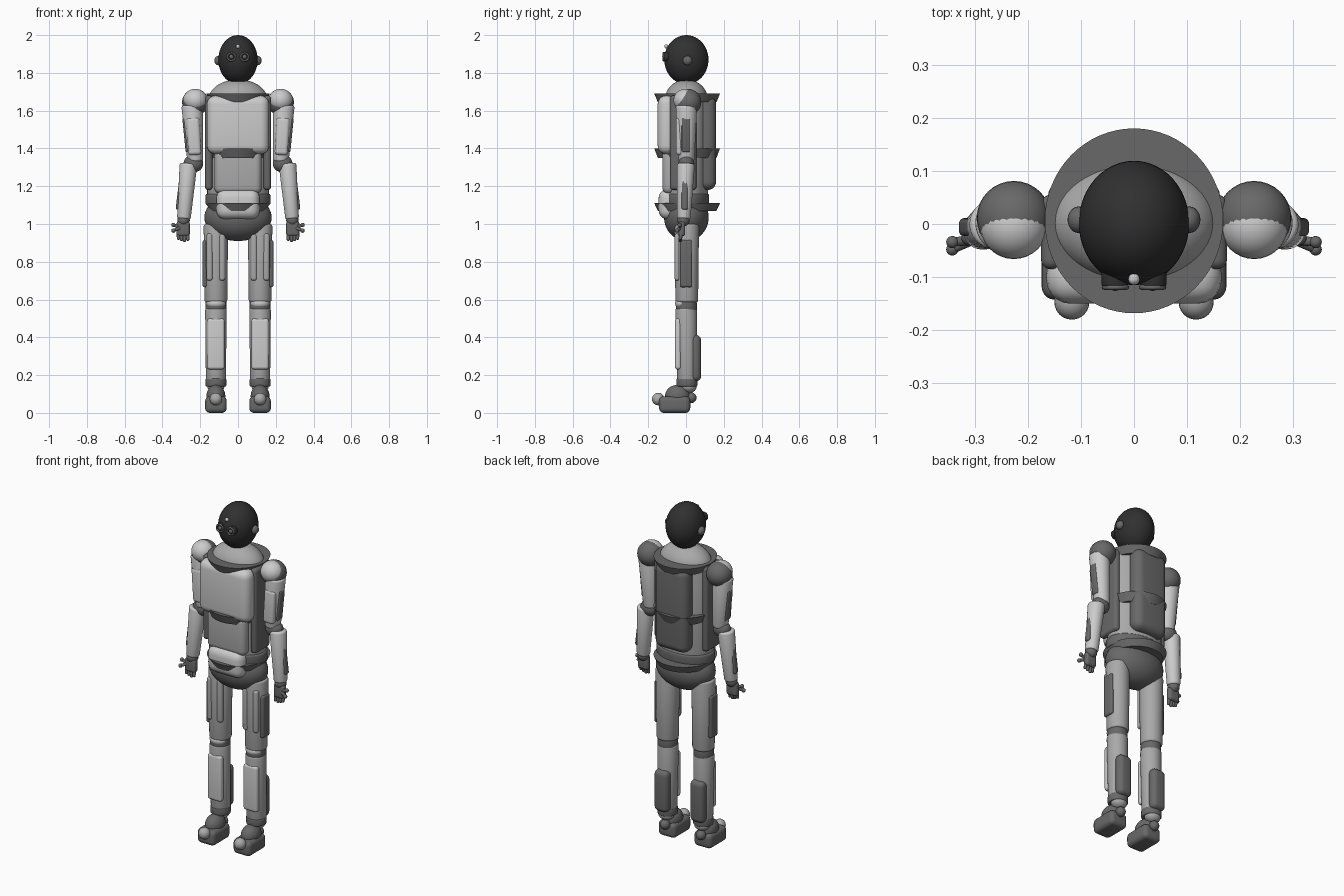
import bpy, bmesh, math
from mathutils import Matrix, Vector

if "Cube" in bpy.data.objects:
    bpy.data.objects.remove(bpy.data.objects["Cube"])


def material(name, v):
    m = bpy.data.materials.new(name)
    m.diffuse_color = (v, v, v, 1)
    m.use_nodes = True
    m.node_tree.nodes["Principled BSDF"].inputs["Base Color"].default_value = m.diffuse_color
    return m


BLACK = material("black_shell", 0.03)
DARK = material("dark_grey", 0.14)
MID = material("mid_grey", 0.4)
LIGHT = material("light_grey", 0.55)


def finish(name, bm, mat):
    me = bpy.data.meshes.new(name)
    bm.to_mesh(me)
    bm.free()
    ob = bpy.data.objects.new(name, me)
    bpy.context.collection.objects.link(ob)
    me.materials.append(mat)
    bpy.ops.object.select_all(action='DESELECT')
    ob.select_set(True)
    bpy.context.view_layer.objects.active = ob
    bpy.ops.object.shade_smooth_by_angle(angle=math.radians(40))
    return ob


def ball(name, loc, radii, mat, seg=32):
    bm = bmesh.new()
    bmesh.ops.create_uvsphere(bm, u_segments=seg, v_segments=seg // 2, radius=1)
    r = radii if isinstance(radii, tuple) else (radii,) * 3
    bm.transform(Matrix.Translation(loc) @ Matrix.Diagonal((*r, 1)))
    return finish(name, bm, mat)


def rod(name, p, q, r1, r2, mat, bevel=0.012, squash=1.0, seg=32):
    """Tapered cylinder from p to q with rounded rims."""
    p, q = Vector(p), Vector(q)
    bm = bmesh.new()
    bmesh.ops.create_cone(bm, cap_ends=True, segments=seg, radius1=r1, radius2=r2,
                          depth=(q - p).length)
    if bevel:
        rims = [e for e in bm.edges if any(len(f.verts) > 4 for f in e.link_faces)]
        bmesh.ops.bevel(bm, geom=rims, offset=bevel, segments=3, profile=0.5, affect='EDGES')
    bm.transform(Matrix.Diagonal((1, squash, 1, 1)))
    turn = Vector((0, 0, 1)).rotation_difference(q - p).to_matrix().to_4x4()
    bm.transform(Matrix.Translation((p + q) / 2) @ turn)
    return finish(name, bm, mat)


def block(name, loc, size, bevel, mat, tilt=0.0):
    """Rounded box; tilt turns it about the y axis."""
    bm = bmesh.new()
    bmesh.ops.create_cube(bm, size=1)
    bm.transform(Matrix.Diagonal((*size, 1)))
    bmesh.ops.bevel(bm, geom=bm.edges[:], offset=min(bevel, min(size) * 0.49), segments=5,
                    profile=0.5, affect='EDGES')
    bm.transform(Matrix.Translation(loc) @ Matrix.Rotation(tilt, 4, 'Y'))
    return finish(name, bm, mat)


def ring(name, loc, r, tube, mat):
    bpy.ops.mesh.primitive_torus_add(location=loc, rotation=(math.pi / 2, 0, 0), major_radius=r,
                                     minor_radius=tube, major_segments=24, minor_segments=8)
    ob = bpy.context.object
    ob.name = name
    ob.data.materials.append(mat)
    bpy.ops.object.shade_smooth()


# Head
ball("head", (0, 0.002, 1.87), (0.104, 0.117, 0.13), BLACK, 48)
ball("brow_sensor", (0, -0.104, 1.94), 0.011, LIGHT, 16)
for s in (-1, 1):
    ball("ear", (s * 0.104, 0.008, 1.865), (0.021, 0.025, 0.025), DARK, 24)
    rod("eye_housing", (s * 0.036, -0.08, 1.885), (s * 0.036, -0.118, 1.885), 0.025, 0.025, BLACK, 0.004)
    ring("eye_rim", (s * 0.035, -0.119, 1.885), 0.021, 0.005, DARK)
    ball("eye_lens", (s * 0.035, -0.116, 1.885), (0.012, 0.01, 0.012), DARK, 16)

# Torso core, shoulders dome and flared rings
ball("neck_dome", (0, 0.002, 1.66), (0.155, 0.113, 0.105), MID, 48)
rod("torso_core", (0, 0.002, 1.12), (0, 0.002, 1.67), 0.163, 0.163, MID, 0.02, 0.7, 48)
for name, z0, z1 in (("collar_ring", 1.645, 1.69), ("waist_ring", 1.35, 1.4), ("hip_ring", 1.07, 1.11)):
    rod(name, (0, 0.006, z0), (0, 0.006, z1), 0.15, 0.168, DARK, 0, 1.035, 64)

# Torso panels
block("chest_panel", (0, -0.1, 1.525), (0.33, 0.1, 0.31), 0.045, LIGHT)
block("belly_panel", (0, -0.09, 1.275), (0.25, 0.07, 0.23), 0.033, MID)
block("back_pack", (0, 0.11, 1.43), (0.215, 0.1, 0.5), 0.045, DARK)
block("abdomen_plate", (0, -0.095, 1.105), (0.23, 0.1, 0.16), 0.048, LIGHT)
rod("waist_band", (0, 0.002, 1.1), (0, 0.002, 1.16), 0.172, 0.172, DARK, 0.01, 0.7, 48)
ball("pelvis", (0, 0.002, 1.035), (0.178, 0.118, 0.125), DARK, 48)

for s in (-1, 1):
    block("side_panel", (s * 0.155, -0.015, 1.43), (0.04, 0.14, 0.5), 0.018, DARK)

    # Arm
    ball("shoulder_joint", (s * 0.226, 0.011, 1.645), 0.07, DARK)
    ball("shoulder_cap", (s * 0.226, -0.002, 1.655), (0.064, 0.064, 0.061), LIGHT)
    rod("upper_arm", (s * 0.243, 0.002, 1.63), (s * 0.226, 0.002, 1.33), 0.057, 0.042, LIGHT)
    block("upper_arm_plate", (s * 0.234, -0.034, 1.465), (0.07, 0.04, 0.2), 0.018, LIGHT, s * 0.06)
    block("upper_arm_side_panel", (s * 0.276, 0.0, 1.47), (0.02, 0.045, 0.18), 0.009, DARK, s * 0.1)
    ball("elbow", (s * 0.236, 0.002, 1.32), (0.052, 0.042, 0.047), DARK)
    rod("forearm", (s * 0.262, 0, 1.32), (s * 0.287, -0.012, 1.025), 0.047, 0.036, LIGHT)
    block("forearm_panel", (s * 0.31, -0.006, 1.155), (0.022, 0.034, 0.16), 0.01, DARK, -s * 0.12)

    # Hand with four fingers and two outer digits
    ball("wrist", (s * 0.288, -0.014, 1.02), 0.033, DARK, 24)
    block("palm", (s * 0.29, -0.022, 0.975), (0.07, 0.036, 0.08), 0.015, DARK)
    for i in range(4):
        x = s * (0.266 + i * 0.0165)
        rod("finger", (x, -0.024, 0.955), (x, -0.032, 0.905 + 0.006 * abs(i - 1)), 0.01, 0.008, DARK, 0.005, 1, 12)
    for y, z in ((-0.034, 0.995), (-0.048, 0.965)):
        rod("outer_digit", (s * 0.305, -0.03, 0.98), (s * 0.342, y, z), 0.01, 0.008, DARK, 0.003, 1, 12)
        ball("digit_tip", (s * 0.342, y, z), 0.0115, DARK, 16)

    # Thigh
    x = s * 0.117
    rod("thigh", (x, 0.004, 1.0), (x, 0.004, 0.585), 0.065, 0.06, MID)
    for dx in (-0.033, 0.033):
        block("thigh_front_strip", (x + dx, -0.046, 0.825), (0.034, 0.03, 0.25), 0.014, MID)
    block("thigh_side_panel", (s * 0.175, 0.0, 0.79), (0.026, 0.066, 0.25), 0.012, DARK)

    # Knee and shin
    rod("knee_joint", (x, 0.002, 0.53), (x, 0.002, 0.6), 0.055, 0.055, DARK, 0.015)
    ball("knee_pad", (x, -0.015, 0.58), (0.05, 0.043, 0.033), LIGHT)
    rod("shin", (x, 0.0, 0.555), (x, 0.006, 0.165), 0.057, 0.053, MID)
    block("shin_panel", (x, -0.042, 0.365), (0.092, 0.034, 0.27), 0.015, LIGHT)
    block("calf_panel", (x, 0.05, 0.29), (0.09, 0.06, 0.245), 0.028, DARK)

    # Ankle and foot
    rod("ankle_band", (x, 0.005, 0.14), (x, 0.005, 0.182), 0.055, 0.055, DARK, 0.006)
    ball("ankle_joint", (x, 0.015, 0.14), (0.045, 0.042, 0.035), MID, 24)
    ball("instep", (x, -0.045, 0.09), (0.05, 0.066, 0.058), DARK)
    block("foot", (x, -0.06, 0.044), (0.114, 0.165, 0.088), 0.025, DARK)
    ball("toe_ball", (x, -0.147, 0.073), 0.033, MID, 24)
    ball("heel_ball", (x, 0.028, 0.08), 0.028, DARK, 24)
